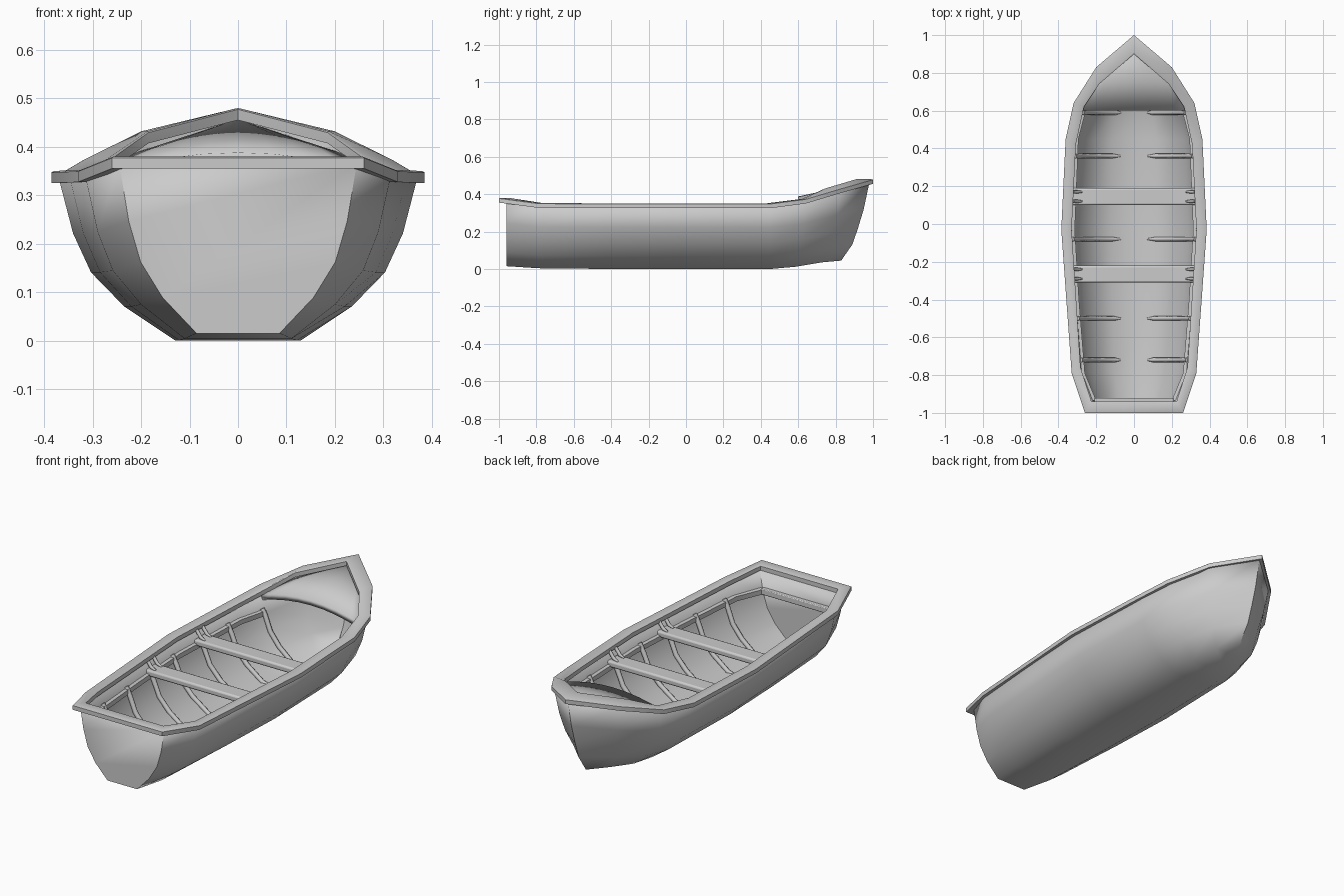
import bpy, bmesh
from mathutils import Vector

if "Cube" in bpy.data.objects:
    bpy.data.objects.remove(bpy.data.objects["Cube"])

# hull stations: y, half width, keel z, top z
ST = [(-.96, .245, .015, .365), (-.79, .315, .004, .338), (-.4, .347, 0, .335), (-.03, .37, 0, .335),
      (.45, .35, 0, .335), (.64, .305, .012, .36), (.83, .185, .035, .42), (.98, 0, .045, .46)]
# section levels: width fraction, height fraction, stem y
LV = [(.35, 0, .83), (.635, .21, .89), (.82, .42, .92), (.92, .66, .95), (1, 1, .98)]


def lerp_table(t, table):
    for a, b in zip(table, table[1:]):
        if t <= b[0]:
            k = max(0, (t - a[0]) / (b[0] - a[0]))
            return [p + (q - p) * k for p, q in zip(a, b)]
    return list(table[-1])


def section(y):
    """Half section of the outer hull at a given y, keel to top."""
    out = []
    for wf, hf, stem in LV:
        s = y if y < .45 else .45 + (y - .45) * .53 / (stem - .45)
        _, w, k, h = lerp_table(s, ST)
        out.append((k + (h - k) * hf, w * wf))
    return out


def width_at(y, z):
    return lerp_table(z, section(y))[1]


def finish(name, bm, angle=None, solid=0, bevel=0):
    bmesh.ops.remove_doubles(bm, verts=bm.verts, dist=.0005)
    bmesh.ops.recalc_face_normals(bm, faces=bm.faces)
    me = bpy.data.meshes.new(name)
    bm.to_mesh(me)
    bm.free()
    ob = bpy.data.objects.new(name, me)
    bpy.context.collection.objects.link(ob)
    for p in me.polygons:
        p.use_smooth = True
    if solid:
        m = ob.modifiers.new("Thickness", 'SOLIDIFY')
        m.thickness, m.offset = solid, -1
    if bevel:
        m = ob.modifiers.new("Bevel", 'BEVEL')
        m.width, m.segments = bevel, 2
    if angle:
        bpy.ops.object.select_all(action='DESELECT')
        ob.select_set(True)
        bpy.context.view_layer.objects.active = ob
        bpy.ops.object.shade_smooth_by_angle(angle=angle)
    return ob


def loft(bm, rows, closed_rows=False, closed_sections=False):
    vs = [[bm.verts.new(p) for p in r] for r in rows]
    n, m = len(vs), len(vs[0])
    for i in range(n if closed_rows else n - 1):
        for j in range(m if closed_sections else m - 1):
            a, b = vs[i], vs[(i + 1) % n]
            bm.faces.new((a[j], b[j], b[(j + 1) % m], a[(j + 1) % m]))
    return vs


def box(name, center, size, bevel):
    bm = bmesh.new()
    bmesh.ops.create_cube(bm, size=1)
    for v in bm.verts:
        v.co = Vector(center) + Vector([a * b for a, b in zip(v.co, size)])
    return finish(name, bm, .8, bevel=bevel)


def tube(name, pts, radius, radii=None):
    cu = bpy.data.curves.new(name, 'CURVE')
    cu.dimensions, cu.bevel_depth, cu.bevel_resolution = '3D', radius, 2
    cu.use_fill_caps = True
    sp = cu.splines.new('POLY')
    sp.points.add(len(pts) - 1)
    for i, p in enumerate(pts):
        sp.points[i].co = (*p, 1)
        sp.points[i].radius = radii[i] if radii else 1
    sp.use_smooth = True
    ob = bpy.data.objects.new(name, cu)
    bpy.context.collection.objects.link(ob)


# hull shell with transom
bm = bmesh.new()
rows = []
for y, w, k, h in ST:
    half = []
    for wf, hf, stem in LV:
        yy = y if y < .45 else .45 + (y - .45) * (stem - .45) / .53
        half.append((w * wf, yy, k + (h - k) * hf))
    rows.append([(-x, a, b) for x, a, b in reversed(half)] + half)
vs = loft(bm, rows)
bm.faces.new(vs[0])
bmesh.ops.dissolve_degenerate(bm, dist=.0005, edges=bm.edges)
finish("hull", bm, 1.0, solid=.022)

# gunwale rim: outer x, y, inner x, y, top z
RIM = [(0, 1, 0, .9, .48), (.2, .83, .185, .74, .432), (.32, .64, .265, .62, .375),
       (.362, .45, .308, .42, .35), (.385, -.03, .33, -.03, .35),
       (.33, -.79, .283, -.76, .352), (.26, -1, .225, -.94, .38)]
loop = RIM + [(-a, b, -c, d, e) for a, b, c, d, e in reversed(RIM[1:])]
bm = bmesh.new()
loft(bm, [[(a, b, z - .003), (a, b, z - .025), (c, d, z - .025), (c, d, z - .003),
           (c * .9 + a * .1, d * .9 + b * .1, z), (a * .9 + c * .1, b * .9 + d * .1, z)]
          for a, b, c, d, z in loop], True, True)
finish("gunwale_rim", bm, .9)

# bow deck with arched rear edge: y, half width, side z, centre z
bm = bmesh.new()
loft(bm, [[(w * u / 4, y, zs + (zc - zs) * (1 - (u / 4) ** 2)) for u in range(-4, 5)]
          for y, w, zs, zc in [(.6, .295, .34, .388), (.75, .21, .388, .42), (.94, .02, .45, .455)]])
deck = finish("bow_deck", bm, .7, solid=.03)
deck.modifiers["Thickness"].offset = -1 if deck.data.polygons[0].normal.z > 0 else 1

# seats
for y in (.145, -.265):
    box("seat", (0, y, .27), (.655, .09, .032), .009)

for s in (-1, 1):
    # stringer carrying the seats
    bm = bmesh.new()
    secs = []
    for y in (-.935, -.79, -.4, -.03, .45, .6):
        xo, xl = width_at(y, .27) - .01, width_at(y, .235) - .01
        xi = xo - .03
        secs.append([(s * xo, y, .27), (s * xi, y, .265), (s * xi, y, .24), (s * xl, y, .235)])
    v = loft(bm, secs, False, True)
    bm.faces.new(v[0])
    bm.faces.new(v[-1])
    finish("side_stringer", bm, .6)

    # ribs along the inner hull
    for y in (.59, .36, .145, -.08, -.285, -.5, -.72):
        pts = [(s * .07, y, section(y)[0][0] + .018)]
        for z, w in section(y)[:-1]:
            d = Vector((w * .95, z)) + (Vector((0, .33)) - Vector((w, z))).normalized() * .022
            pts.append((s * d.x, y, d.y))
        z = .275
        pts.append((s * (width_at(y, z) - .025), y, z))
        pts = [p for i, p in enumerate(pts) if i == 0 or abs(p[0]) > .075]
        tube("rib", pts, .012, [.4] + [1] * (len(pts) - 1))

    # knees joining seats to the rim
    for ys in (.145, -.265):
        for dy in (-.025, .025):
            y = ys + dy
            tube("seat_knee", [(s * .275, y, .286), (s * .3, y, .296), (s * .325, y, .33)], .009, [.5, 1, 1])

# rail inside the transom
box("transom_rail", (0, -.935, .255), (.42, .03, .03), .004)
